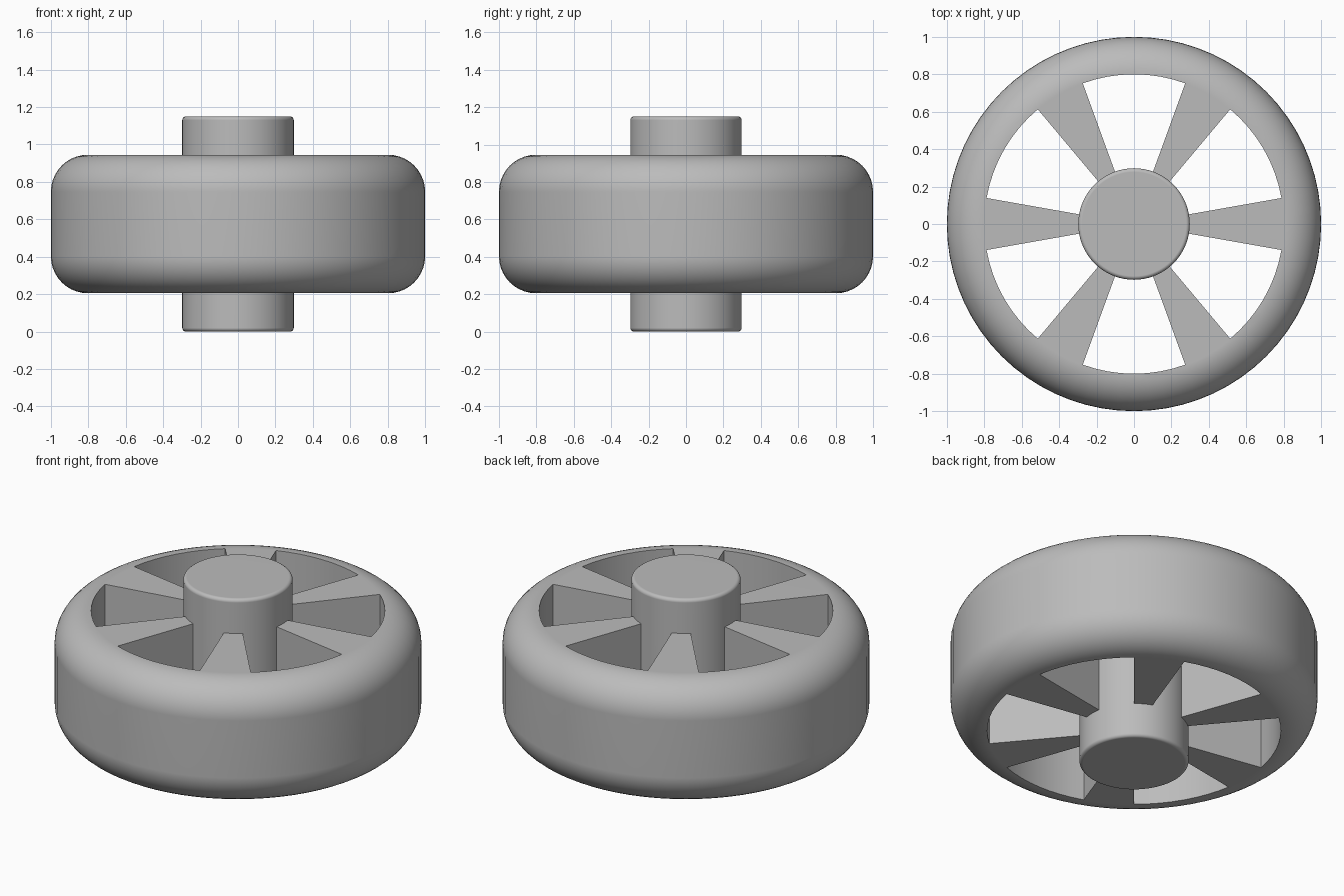
import bpy, bmesh
from math import sin, cos, pi, radians

if "Cube" in bpy.data.objects:
    bpy.data.objects.remove(bpy.data.objects["Cube"])

SEGMENTS = 72
MID = 0.575          # height of the wheel's middle plane

grey = bpy.data.materials.new("plain grey")
grey.use_nodes = True
grey.diffuse_color = (0.5, 0.5, 0.5, 1)
grey.node_tree.nodes["Principled BSDF"].inputs["Base Color"].default_value = (0.5, 0.5, 0.5, 1)


def make_object(name, bm):
    bmesh.ops.recalc_face_normals(bm, faces=bm.faces)
    mesh = bpy.data.meshes.new(name)
    bm.to_mesh(mesh)
    bm.free()
    mesh.materials.append(grey)
    obj = bpy.data.objects.new(name, mesh)
    bpy.context.collection.objects.link(obj)
    return obj


def rounded_disc(name, radius, half_height, fillet, steps):
    """Solid drum about the z axis with rounded rims."""
    arc = [i * pi / 2 / steps for i in range(steps + 1)]
    upper = [(radius - fillet * (1 - sin(a)), half_height - fillet * (1 - cos(a))) for a in arc]
    profile = upper + [(r, -z) for r, z in reversed(upper)]
    bm = bmesh.new()
    rings = []
    for r, z in profile:
        angles = [2 * pi * k / SEGMENTS for k in range(SEGMENTS)]
        rings.append([bm.verts.new((r * cos(a), r * sin(a), MID + z)) for a in angles])
    for low, high in zip(rings, rings[1:]):
        for k in range(SEGMENTS):
            n = (k + 1) % SEGMENTS
            bm.faces.new((low[k], low[n], high[n], high[k]))
    bm.faces.new(rings[0])
    bm.faces.new(rings[-1])
    return make_object(name, bm)


def window_cutter(inner, outer, spokes, half_spoke):
    """Ring sectors between the spokes."""
    bm = bmesh.new()
    span = 360 / spokes
    for i in range(spokes):
        start = i * span + half_spoke
        count = int((span - 2 * half_spoke) / 5)
        angles = [radians(start + 5 * k) for k in range(count + 1)]
        plan = [(outer * cos(a), outer * sin(a)) for a in angles]
        plan += [(inner * cos(a), inner * sin(a)) for a in reversed(angles)]
        base = bm.faces.new([bm.verts.new((x, y, MID - 0.5)) for x, y in plan])
        top = bmesh.ops.extrude_face_region(bm, geom=[base])["geom"]
        verts = [v for v in top if isinstance(v, bmesh.types.BMVert)]
        bmesh.ops.translate(bm, verts=verts, vec=(0, 0, 1))
    return make_object("window_cutter", bm)


def smooth(obj):
    bpy.ops.object.select_all(action="DESELECT")
    obj.select_set(True)
    bpy.context.view_layer.objects.active = obj
    bpy.ops.object.shade_smooth_by_angle(angle=radians(30))
    weighted = obj.modifiers.new("even_shading", "WEIGHTED_NORMAL")
    weighted.keep_sharp = True


# Rim and spokes: a rounded drum with six windows cut right through
wheel = rounded_disc("rim_and_spokes", 1.0, 0.37, 0.198, 10)
cutter = window_cutter(0.2, 0.8, 6, 10)
cutter.hide_render = True
cut = wheel.modifiers.new("windows", "BOOLEAN")
cut.operation = "DIFFERENCE"
cut.solver = "EXACT"
cut.object = cutter
bpy.context.view_layer.objects.active = wheel
bpy.ops.object.modifier_apply(modifier=cut.name)
bpy.data.objects.remove(cutter)
smooth(wheel)

# Hub: a long cylinder with softened ends
hub = rounded_disc("hub", 0.298, 0.575, 0.02, 4)
smooth(hub)
